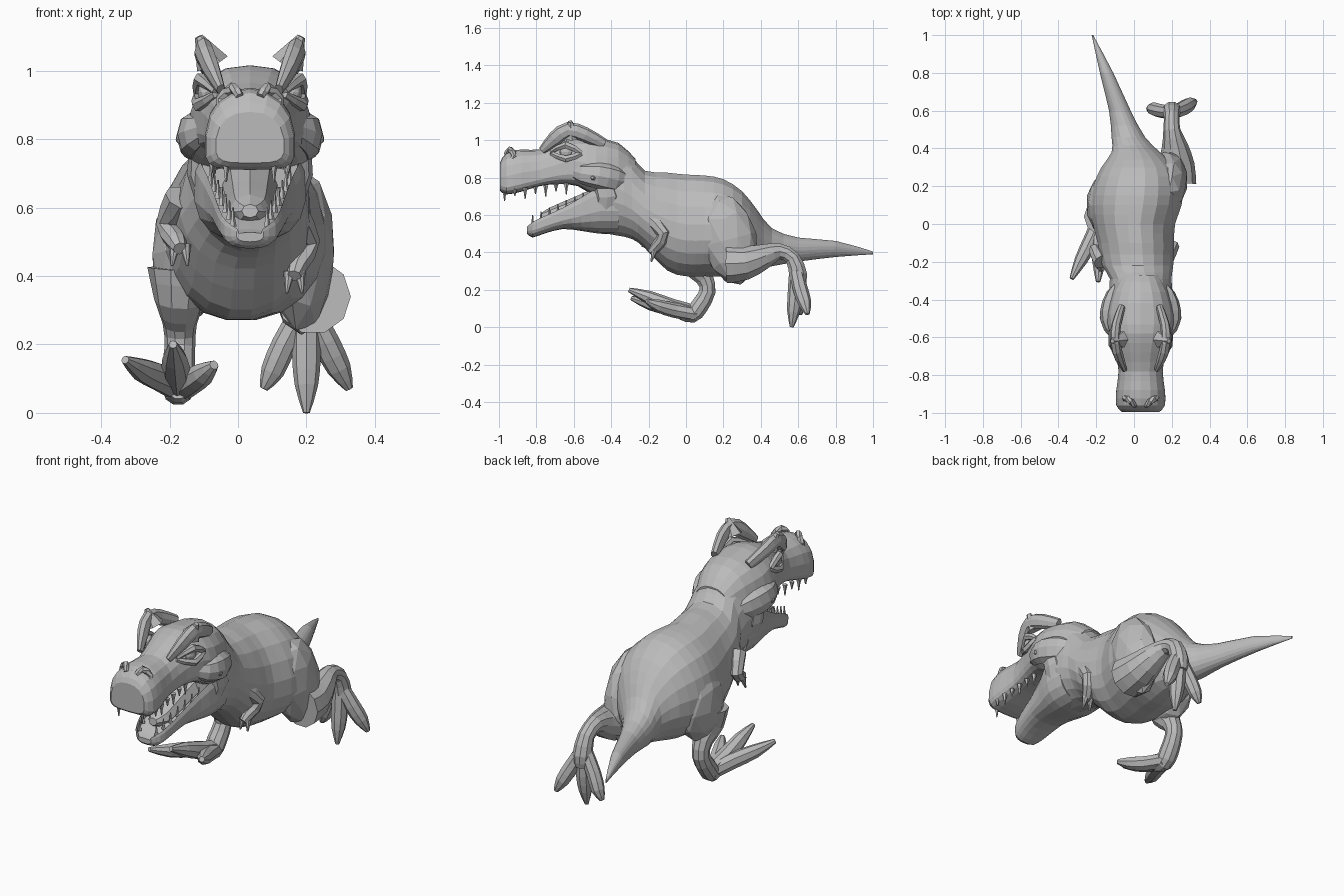
import bpy, bmesh
from math import sin, cos, pi, copysign
from mathutils import Vector, Matrix

cube = bpy.data.objects.get("Cube")
if cube:
    bpy.data.objects.remove(cube, do_unlink=True)

MID = .035  # centre line of the head
SIDES = (-1, 1)

stone = bpy.data.materials.new("stone grey")
stone.use_nodes = True
GREY = (.5, .5, .5, 1)
stone.diffuse_color = GREY
stone.node_tree.nodes["Principled BSDF"].inputs["Base Color"].default_value = GREY


def finish(bm, name):
    """Turn a bmesh into a flat shaded object."""
    bmesh.ops.recalc_face_normals(bm, faces=bm.faces)
    mesh = bpy.data.meshes.new(name)
    bm.to_mesh(mesh)
    bm.free()
    mesh.materials.append(stone)
    obj = bpy.data.objects.new(name, mesh)
    bpy.context.collection.objects.link(obj)
    return obj


def skin(bm, rings):
    """Join rings of points with quads and close both ends."""
    loops = [[bm.verts.new(p) for p in ring] for ring in rings]
    count = len(loops[0])
    for a, b in zip(loops, loops[1:]):
        for i in range(count):
            j = (i + 1) % count
            bm.faces.new((a[i], a[j], b[j], b[i]))
    bm.faces.new(loops[0])
    bm.faces.new(loops[-1])


def refine(rows):
    """Insert a smooth in-between row after each row."""
    rows = [Vector(r) for r in rows]
    out = []
    for i in range(len(rows) - 1):
        before, a, b = rows[max(i - 1, 0)], rows[i], rows[i + 1]
        after = rows[min(i + 2, len(rows) - 1)]
        out += [a, (a + b) * .5625 - (before + after) * .0625]
    return out + [rows[-1]]


def power(v, e):
    return copysign(abs(v) ** e, v)


def hull(name, stations, sides=18, top=1, bottom=1, dip=0):
    """Loft along y; station = y, centre x, half width, bottom, widest, top."""
    rings = []
    for y, cx, w, low, mid, high in refine(stations):
        ring = []
        for i in range(sides):
            a = 2 * pi * (i + .5) / sides
            c, s = cos(a), sin(a)
            e = top if s > 0 else bottom
            rise = (high - mid if s > 0 else mid - low) * power(s, e)
            if dip and s > .6:
                rise -= dip * (high - low)
            ring.append((cx + w * power(c, e), y, mid + rise))
        rings.append(ring)
    bm = bmesh.new()
    skin(bm, rings)
    return finish(bm, name)


def tube(bm, points, sides=8, flat=1):
    """Loft along a path of x, y, z, radius."""
    rows = refine(points)
    spots = [Vector(r[:3]) for r in rows]
    rings = []
    for i, p in enumerate(spots):
        way = (spots[min(i + 1, len(spots) - 1)] - spots[max(i - 1, 0)]).normalized()
        side = Vector((1, 0, 0))
        side = (side - way * side.dot(way)).normalized()
        other = way.cross(side)
        r = max(rows[i][3], .003)
        rings.append([p + side * r * flat * cos(2 * pi * k / sides)
                      + other * r * sin(2 * pi * k / sides) for k in range(sides)])
    skin(bm, rings)


def limb(name, *paths, sides=8, flat=1):
    bm = bmesh.new()
    for path in paths:
        tube(bm, path, sides, flat)
    return finish(bm, name)


def lump(name, centre, radii, tilt=0):
    bm = bmesh.new()
    shape = Matrix.Translation(centre) @ Matrix.Rotation(tilt, 4, 'X') @ Matrix.Diagonal((*radii, 1))
    bmesh.ops.create_icosphere(bm, subdivisions=2, radius=1, matrix=shape)
    return finish(bm, name)


# Trunk, neck and tail in one loft
hull("body", [
    (-.5, MID, .14, .51, .7, .93), (-.38, MID, .17, .49, .7, .97),
    (-.29, MID, .165, .47, .66, .92), (-.22, .02, .19, .42, .6, .84),
    (-.1, .01, .205, .3, .53, .83), (0, 0, .22, .27, .5, .82),
    (.1, .01, .245, .27, .5, .815), (.2, .02, .24, .27, .5, .795),
    (.3, .025, .2, .29, .5, .73), (.38, .01, .13, .31, .47, .63),
    (.46, -.03, .09, .325, .43, .53), (.6, -.075, .058, .35, .42, .48),
    (.8, -.145, .036, .375, .425, .462), (1, -.22, .004, .39, .4, .405)], sides=20)

# Skull and snout, with a flat palate
hull("skull", [
    (-.27, MID, .1, .72, .8, .9), (-.36, MID, .15, .7, .8, .985),
    (-.48, MID, .18, .7, .82, 1.01), (-.58, MID, .165, .755, .85, 1.015),
    (-.68, MID, .135, .765, .84, .985), (-.78, MID, .118, .755, .81, .95),
    (-.88, MID, .13, .725, .79, .95), (-.96, MID, .13, .71, .77, .935),
    (-.995, MID, .1, .73, .78, .88)], top=.85, bottom=.55)

# Lower jaw with a hollow floor
hull("lower_jaw", [
    (-.36, MID, .16, .5, .66, .82), (-.46, MID, .165, .5, .66, .79),
    (-.56, MID, .135, .515, .62, .725), (-.66, MID, .112, .525, .585, .66),
    (-.76, MID, .095, .5, .55, .61), (-.82, MID, .075, .48, .53, .575),
    (-.85, MID, .04, .5, .52, .545)], top=.5, bottom=.8, dip=.4)
limb("tongue", [(MID, -.46, .68, .07), (MID, -.6, .63, .06), (MID, -.72, .59, .05),
                (MID, -.78, .59, .02)], flat=1.2)

# Teeth along both jaws
bm = bmesh.new()
for s in SIDES:
    for i in range(7):
        y = -.97 + i * .055
        x = MID + s * (.07 + .045 * min(i, 1) - .003 * i)
        z = .735 + .006 * i
        tube(bm, [(x, y, z, .014), (x, y, z - .06 + .02 * (i % 2), 0)], sides=5)
        y = -.82 + i * .045
        x = MID + s * (.05 + .011 * i)
        z = .545 + .02 * i
        tube(bm, [(x, y, z, .011), (x, y, z + .055, 0)], sides=5)
finish(bm, "teeth")

# Paired features of the face
for s, side in zip(SIDES, ("right", "left")):
    def at(x):
        return MID + s * x
    limb(side + "_brow_horn", [
        (at(.085), -.77, .945, .02), (at(.115), -.7, 1.01, .04), (at(.135), -.63, 1.055, .042),
        (at(.13), -.54, 1.03, .04), (at(.1), -.44, .98, .03)], flat=.65)
    limb(side + "_horn_tip", [(at(.11), -.61, 1.02, .05), (at(.15), -.62, 1.1, .012)], sides=6)
    limb(side + "_eyelids",
         [(at(.1), -.72, .94, .012), (at(.145), -.64, .975, .02), (at(.15), -.56, .93, .015)],
         [(at(.1), -.72, .93, .012), (at(.15), -.64, .9, .02), (at(.15), -.56, .93, .015)], sides=6)
    lump(side + "_eye", (at(.128), -.64, .937), (.025, .036, .034))
    limb(side + "_cheek", [
        (at(.11), -.62, .84, .03), (at(.16), -.55, .82, .055), (at(.17), -.47, .81, .07),
        (at(.14), -.38, .79, .07), (at(.09), -.3, .77, .04)], flat=.65)
    limb(side + "_cheek_spike", [(at(.14), -.48, .8, .07), (at(.215), -.5, .8, .008)], sides=6)
    limb(side + "_jaw_muscle", [
        (at(.14), -.46, .81, .05), (at(.145), -.42, .7, .065), (at(.11), -.44, .58, .05)], flat=.6)
    limb(side + "_nostril_rim", [
        (at(.03), -.965, .925, .012), (at(.05), -.94, .95, .017), (at(.085), -.92, .915, .015),
        (at(.08), -.95, .87, .012)], sides=6)

# Thighs bulging from the hips
lump("left_thigh", (.185, .23, .47), (.1, .15, .25), .25)
lump("right_thigh", (-.15, .1, .46), (.105, .16, .2), -.1)

# Trailing left leg, foot hanging down
limb("left_shin", [
    (.22, .22, .34, .11), (.225, .32, .345, .095), (.215, .42, .38, .068),
    (.2, .5, .405, .045), (.2, .57, .37, .042), (.2, .6, .28, .05), (.2, .605, .22, .035)], sides=10)
limb("left_toes",
     [(.19, .59, .3, .035), (.135, .6, .2, .037), (.1, .61, .12, .034), (.075, .61, .07, .012)],
     [(.2, .59, .28, .04), (.2, .585, .17, .042), (.2, .575, .08, .034), (.2, .565, 0, .01)],
     [(.21, .59, .3, .035), (.255, .61, .21, .04), (.295, .635, .13, .036), (.325, .65, .07, .012)])

# Planted right leg, toes forward
limb("right_shin", [
    (-.165, .04, .42, .1), (-.17, .05, .33, .075), (-.17, .1, .26, .05), (-.17, .115, .19, .045),
    (-.175, .07, .11, .05), (-.175, .03, .065, .045), (-.175, -.03, .07, .03)], sides=10)
limb("right_toes",
     [(-.17, .05, .07, .04), (-.22, -.07, .1, .042), (-.28, -.19, .125, .035), (-.33, -.29, .155, .012)],
     [(-.175, .06, .07, .045), (-.18, -.08, .11, .044), (-.185, -.2, .16, .036), (-.19, -.305, .2, .012)],
     [(-.17, .05, .07, .04), (-.14, -.06, .09, .04), (-.1, -.15, .115, .034), (-.07, -.21, .14, .014)])

# Small arms with two claws
arms = {"left": [(.16, -.2, .59, .045), (.205, -.12, .5, .035), (.175, -.16, .43, .03), (.165, -.19, .4, .02)],
        "right": [(-.17, -.2, .63, .045), (-.205, -.14, .55, .035), (-.18, -.21, .5, .03), (-.17, -.24, .48, .02)]}
for side, path in arms.items():
    x, y, z, r = path[-1]
    claws = [[(x + d, y + .02, z + .01, .018), (x + d * 1.5, y + .005, z - .05, .004)] for d in (-.015, .015)]
    limb(side + "_arm", path, *claws)
